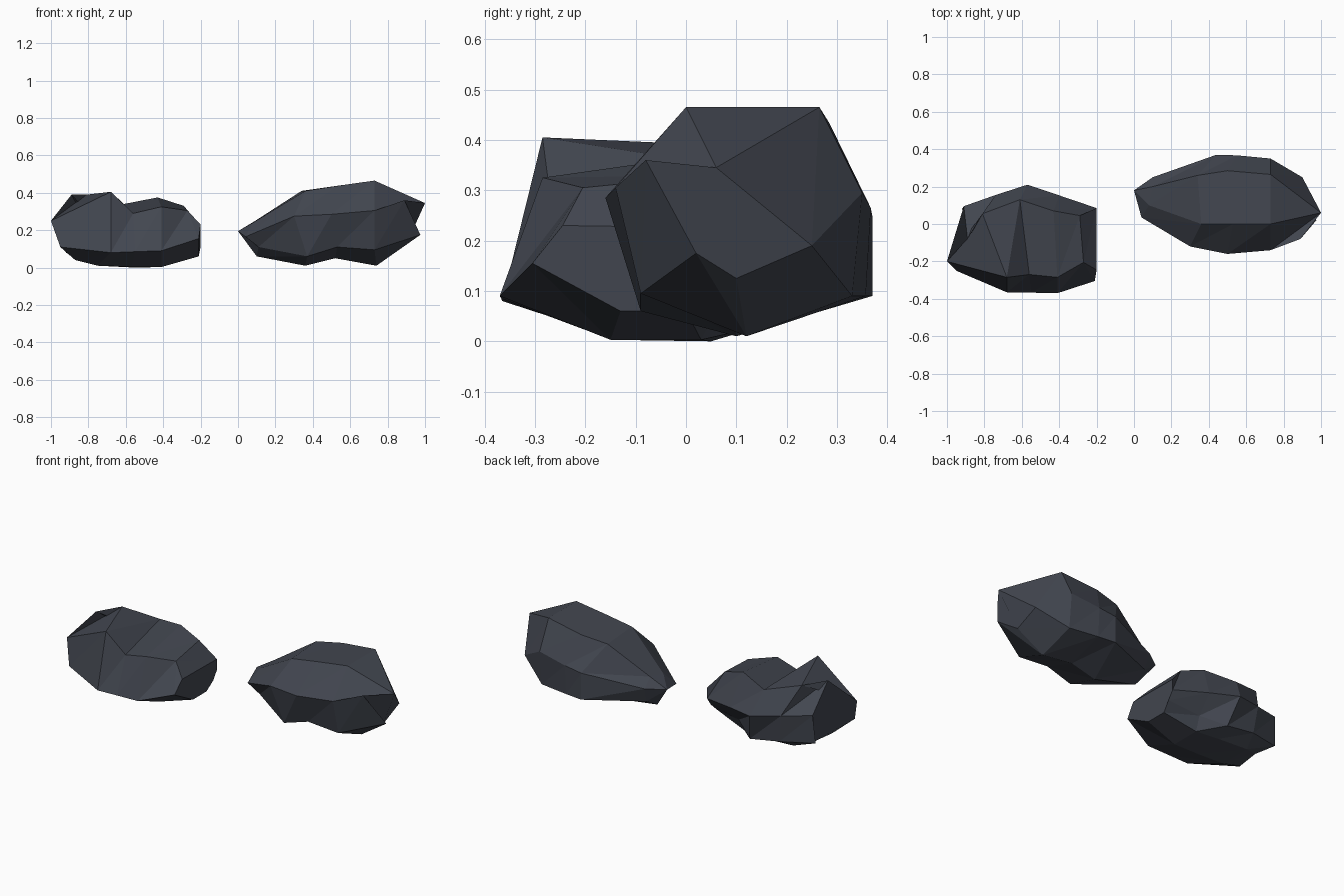
import bpy, bmesh
from mathutils import Vector

slate = bpy.data.materials.new("dark_slate")
slate.diffuse_color = (0.055, 0.062, 0.08, 1)


def loft_rock(name, rings, tip=None):
    """Bridge seven-sided rings into a closed faceted rock; repeated points merge."""
    bm = bmesh.new()
    known = {}

    def vert(p):
        if p not in known:
            known[p] = bm.verts.new(Vector(p))
        return known[p]

    def face(points):
        unique = list(dict.fromkeys(points))
        if len(unique) > 2:
            bm.faces.new([vert(p) for p in unique])

    for a, b in zip(rings, rings[1:]):
        for k in range(7):
            n = (k + 1) % 7
            face((a[k], b[k], b[n]))
            face((a[k], b[n], a[n]))
    # start closes to a tip or a flat cap, end closes with a cap
    if tip:
        for k in range(7):
            face((tip, rings[0][k], rings[0][(k + 1) % 7]))
    else:
        face(rings[0][::-1])
    face(rings[-1])
    bmesh.ops.recalc_face_normals(bm, faces=bm.faces)
    mesh = bpy.data.meshes.new(name)
    bm.to_mesh(mesh)
    bm.free()
    mesh.materials.append(slate)
    obj = bpy.data.objects.new(name, mesh)
    bpy.context.collection.objects.link(obj)


# Ring order: front low, front upper, top front, top back, back upper, back low, underside
long_rock = [
    [(.11, .05, .11), (.04, .035, .165), (.08, .1, .24), (.1, .2, .255),
     (.1, .25, .2), (.11, .22, .11), (.1, .13, .06)],
    [(.37, -.09, .06), (.3, -.12, .275), (.36, 0, .41), (.34, .26, .41),
     (.44, .37, .25), (.44, .37, .09), (.36, .1, .01)],
    [(.53, -.09, .11), (.5, -.16, .285), (.53, 0, .437), (.5, .285, .433),
     (.55, .367, .265), (.55, .357, .09), (.52, .1, .05)],
    [(.73, -.09, .095), (.73, -.14, .305), (.73, 0, .465), (.73, .265, .465),
     (.73, .35, .295), (.73, .33, .09), (.74, .12, .01)],
    [(.975, .02, .175), (.89, -.08, .36), (1, .06, .345), (1, .06, .345),
     (.9, .25, .19), (.9, .25, .19), (.9, .1, .125)],
]
loft_rock("long_rock", long_rock, tip=(0, .18, .195))

# Ring order: front low, front top, back top, back upper, back low, underside back, underside front
notched_rock = [
    [(-.95, -.25, .11), (-1, -.2, .25), (-.89, -.08, .39), (-.91, .095, .25),
     (-.92, .08, .08), (-.85, 0, .04), (-.87, -.15, .04)],
    [(-.68, -.365, .08), (-.68, -.285, .405), (-.81, .055, .39), (-.74, .155, .225),
     (-.72, .14, .06), (-.75, .05, .01), (-.75, -.15, .01)],
    [(-.55, -.367, .085), (-.56, -.27, .29), (-.61, .13, .34), (-.57, .21, .2),
     (-.53, .15, .03), (-.55, .05, 0), (-.57, -.15, .004)],
    [(-.41, -.37, .09), (-.41, -.285, .325), (-.43, .07, .375), (-.4, .153, .185),
     (-.4, .07, .08), (-.41, .03, .003), (-.41, -.15, .003)],
    [(-.21, -.305, .155), (-.27, -.205, .305), (-.29, .045, .33), (-.2, .085, .16),
     (-.2, .05, .11), (-.21, 0, .06), (-.21, -.13, .06)],
    [(-.21, -.305, .155), (-.2, -.245, .23), (-.2, .085, .225), (-.2, .085, .16),
     (-.2, .05, .11), (-.21, 0, .06), (-.21, -.13, .06)],
]
loft_rock("notched_rock", notched_rock)
